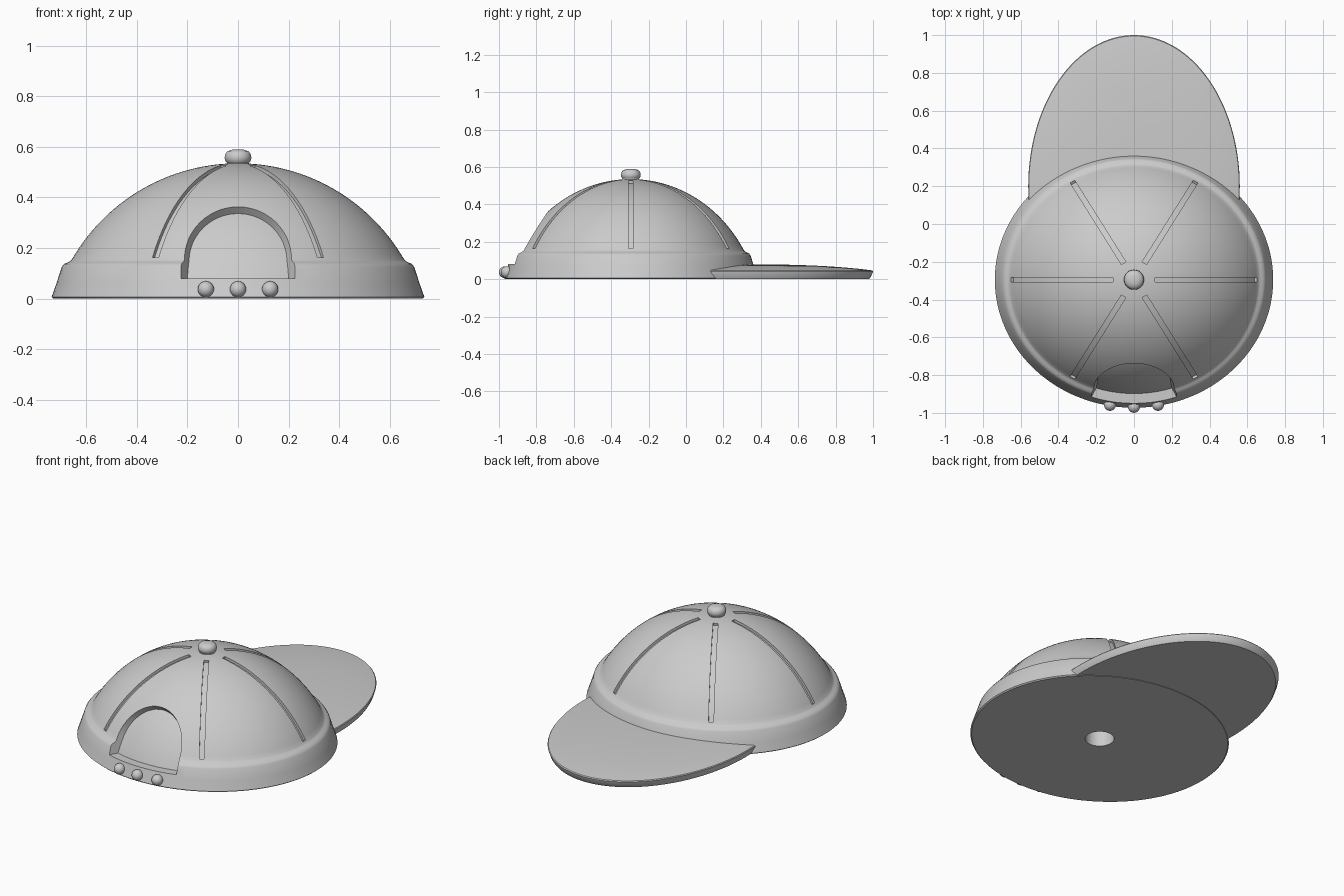
import bpy, bmesh
from math import sin, cos, asin, sqrt, pi, radians
from mathutils import Vector, Matrix

if "Cube" in bpy.data.objects:
    bpy.data.objects.remove(bpy.data.objects["Cube"], do_unlink=True)

CY = -0.295            # crown centre in y
SY = 0.92              # crown is slightly narrower front to back
R, ZC = 0.758, -0.223  # sphere of the dome
SQUASH = Matrix.Translation((0, CY, 0)) @ Matrix.Diagonal((1, SY, 1, 1))

grey = bpy.data.materials.new("light_grey")
grey.use_nodes = True
colour = (0.6, 0.6, 0.6, 1)
grey.diffuse_color = colour
grey.node_tree.nodes["Principled BSDF"].inputs["Base Color"].default_value = colour


def finish(name, bm, matrix=Matrix()):
    bmesh.ops.transform(bm, matrix=matrix, verts=bm.verts)
    bmesh.ops.recalc_face_normals(bm, faces=bm.faces)
    mesh = bpy.data.meshes.new(name)
    bm.to_mesh(mesh)
    bm.free()
    mesh.materials.append(grey)
    obj = bpy.data.objects.new(name, mesh)
    bpy.context.collection.objects.link(obj)
    return obj


def lathe(profile, steps=96):
    bm = bmesh.new()
    verts = [bm.verts.new((r, 0, z)) for r, z in profile]
    edges = [bm.edges.new(pair) for pair in zip(verts, verts[1:])]
    bmesh.ops.spin(bm, geom=verts + edges, cent=(0, 0, 0), axis=(0, 0, 1),
                   angle=2 * pi, steps=steps)
    bmesh.ops.remove_doubles(bm, verts=bm.verts, dist=1e-4)
    return bm


def cut(target, cutter):
    mod = target.modifiers.new("cut", 'BOOLEAN')
    mod.operation = 'DIFFERENCE'
    mod.solver = 'EXACT'
    mod.object = cutter
    graph = bpy.context.evaluated_depsgraph_get()
    mesh = bpy.data.meshes.new_from_object(target.evaluated_get(graph))
    target.modifiers.clear()
    target.data = mesh
    bpy.data.objects.remove(cutter, do_unlink=True)


# Crown: band with a soft step, then the dome
a_end = asin(0.658 / R)
dome = [(R * sin(a_end * (1 - i / 28)), ZC + R * cos(a_end * (1 - i / 28)))
        for i in range(29)]
band = [(0, 0), (0.73, 0), (0.737, 0.006), (0.718, 0.06), (0.697, 0.125),
        (0.688, 0.137), (0.674, 0.143), (0.664, 0.148)]
crown = finish("crown", lathe(band + dome), SQUASH)

# Six seam grooves
a0, a1 = asin(0.11 / R), asin(0.652 / R)
angles = [a0 + (a1 - a0) * i / 20 for i in range(21)]
for k in range(6):
    bm = bmesh.new()
    outline = [(R + 0.03, a) for a in angles] + [(R - 0.015, a) for a in reversed(angles)]
    face = bm.faces.new([bm.verts.new((r * sin(a), -0.014, ZC + r * cos(a)))
                         for r, a in outline])
    side = bmesh.ops.extrude_face_region(bm, geom=[face])["geom"]
    bmesh.ops.translate(bm, vec=(0, 0.028, 0),
                        verts=[v for v in side if isinstance(v, bmesh.types.BMVert)])
    cut(crown, finish("groove_cutter", bm, SQUASH @ Matrix.Rotation(k * pi / 3, 4, 'Z')))

# Arched recess above the strap: a cone-like cutter hollowed by an inner dome
apex = Vector((0, -0.5, 0.08))
arch = [(0.218, 0.08)] + [(0.212 * cos(pi * i / 24), 0.155 + 0.208 * sin(pi * i / 24))
                         for i in range(25)] + [(-0.218, 0.08)]
bm = bmesh.new()
tip, cap = bm.verts.new(apex), bm.verts.new((0, -1.4, 0.2))
ring = []
for x, z in arch:
    y = CY - SY * sqrt(R * R - (z - ZC) ** 2 - x * x)
    ring.append(bm.verts.new(apex + (Vector((x, y, z)) - apex) * 1.4))
for v, w in zip(ring, ring[1:] + ring[:1]):
    bm.faces.new((tip, v, w))
    bm.faces.new((cap, w, v))
recess = finish("recess_cutter", bm)
bm = bmesh.new()
bmesh.ops.create_uvsphere(bm, u_segments=96, v_segments=64, radius=R - 0.036)
cut(recess, finish("recess_core", bm, SQUASH @ Matrix.Translation((0, 0, ZC))))
cut(crown, recess)

# Blind peg hole in the underside
bm = bmesh.new()
bmesh.ops.create_cone(bm, cap_ends=True, segments=32, radius1=0.08, radius2=0.08, depth=0.6)
cut(crown, finish("hole_cutter", bm, Matrix.Translation((0, CY, 0))))

# Brim: shallow domed half ellipse with an undercut edge
rim = [(0, 0.002), (0.975, 0.002), (0.985, 0.012), (0.998, 0.036), (1, 0.042), (0.994, 0.047)]
top = [(1 - i / 16, 0.047 + 0.033 * (1 - (1 - i / 16) ** 3)) for i in range(1, 17)]
bm = lathe(rim + top, 128)
bmesh.ops.transform(bm, verts=bm.verts,
                    matrix=Matrix.Translation((0, 0.2, 0)) @ Matrix.Diagonal((0.56, 0.8, 1, 1)))
bmesh.ops.bisect_plane(bm, geom=bm.verts[:] + bm.edges[:] + bm.faces[:],
                       plane_co=(0, 0.02, 0), plane_no=(0, -1, 0), clear_outer=True)
bmesh.ops.holes_fill(bm, edges=[e for e in bm.edges if e.is_boundary])
finish("brim", bm)

# Button on top
button = [(0, 0.5), (0.044, 0.5), (0.044, 0.537), (0.05, 0.545), (0.053, 0.557),
          (0.05, 0.572), (0.041, 0.583), (0.022, 0.589), (0, 0.59)]
finish("top_button", lathe(button, 40), Matrix.Translation((0, CY, 0)))

# Three strap studs
for name, x in (("right", -0.127), ("middle", 0), ("left", 0.127)):
    bm = bmesh.new()
    bmesh.ops.create_uvsphere(bm, u_segments=20, v_segments=12, radius=0.032)
    y = CY - SY * sqrt(0.728 ** 2 - x * x)
    finish("strap_stud_" + name, bm, Matrix.Translation((0, 0, 0.037)) @ Matrix.Translation((x, y - 0.003, 0)))

# Smooth shading with sharp creases kept
for obj in bpy.context.collection.objects:
    if obj.type == 'MESH':
        bpy.ops.object.select_all(action='DESELECT')
        obj.select_set(True)
        bpy.context.view_layer.objects.active = obj
        bpy.ops.object.shade_smooth_by_angle(angle=radians(35))
